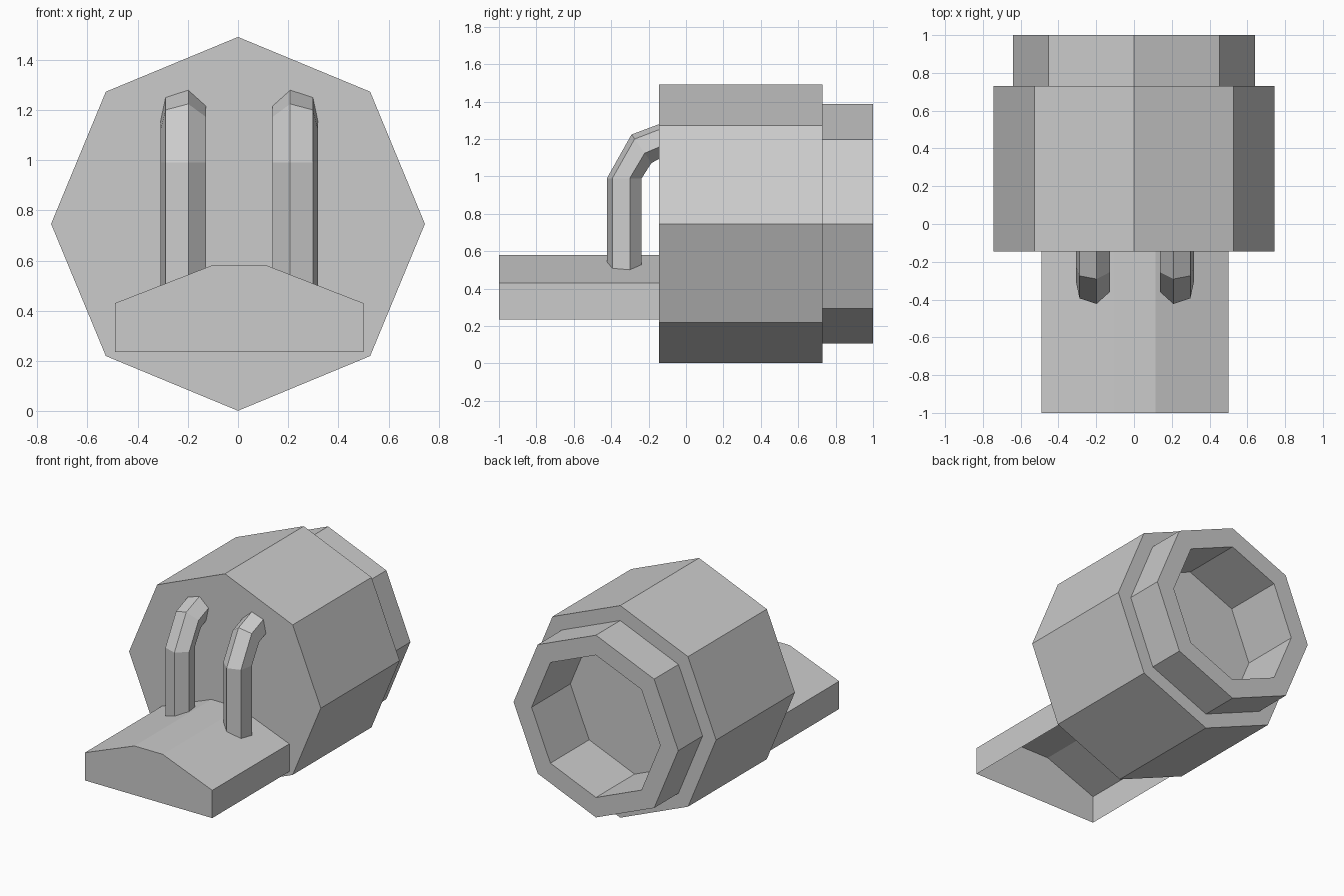
import bpy, bmesh
from math import sin, cos, radians, pi

if "Cube" in bpy.data.objects:
    bpy.data.objects.remove(bpy.data.objects["Cube"])

MID = 0.005  # mirror plane of the base and pipes


def loft(name, rings, cap_start=True, cap_end=True):
    """Skin a list of equal-length point rings into one flat-shaded object."""
    bm = bmesh.new()
    vs = [[bm.verts.new(p) for p in ring] for ring in rings]
    n = len(vs[0])
    for a, b in zip(vs, vs[1:]):
        for i in range(n):
            j = (i + 1) % n
            bm.faces.new((a[i], a[j], b[j], b[i]))
    if cap_start:
        bm.faces.new(vs[0][::-1])
    if cap_end:
        bm.faces.new(vs[-1])
    bmesh.ops.recalc_face_normals(bm, faces=bm.faces)
    mesh = bpy.data.meshes.new(name)
    bm.to_mesh(mesh)
    bm.free()
    obj = bpy.data.objects.new(name, mesh)
    bpy.context.collection.objects.link(obj)
    return obj


def octagon(r, y, cz=0.746):
    return [(r * cos(i * pi / 4), y, cz + r * sin(i * pi / 4)) for i in range(8)]


# Octagonal barrel, stepped rear rim and hollow rear opening
loft("barrel", [octagon(r, y) for r, y in [
    (0.745, -0.145), (0.745, 0.73), (0.64, 0.73),
    (0.64, 1.0), (0.5, 1.0), (0.5, 0.57)]])

# Front tray: a thin shell with a sloped top and an open underside
profile = [(-0.495, 0.235), (-0.495, 0.43), (-0.11, 0.58),
           (0.11, 0.58), (0.495, 0.43), (0.495, 0.235)]
tray = loft("front_tray", [[(MID + x, y, z) for x, z in profile]
                           for y in (-1.0, -0.145)], cap_end=False)
bm = bmesh.new()
bm.from_mesh(tray.data)
under = [f for f in bm.faces if all(v.co.z < 0.24 for v in f.verts)]
bmesh.ops.delete(bm, geom=under, context='FACES_ONLY')
bm.to_mesh(tray.data)
bm.free()


# Hexagonal bent pipes from the tray up into the barrel
def pipe(name, side):
    rings = []
    # section centre (y, z) and tilt of the section plane
    for k, (cy, cz, tilt) in enumerate([(-0.33, 0.5, 0), (-0.33, 0.99, 0),
                                        (-0.238, 1.148, 55), (-0.14, 1.188, 90)]):
        ring = []
        for i in range(6):
            a = radians(258 + 60 * i)
            x, d = 0.223 + 0.095 * cos(a), 0.095 * sin(a)
            y = cy + d * cos(radians(tilt))
            z = cz - d * sin(radians(tilt))
            if k == 0:  # foot follows the tray slope
                z = 0.575 - 0.39 * (x - 0.11)
            ring.append((MID + side * x, y, z))
        rings.append(ring)
    loft(name, rings)


pipe("left_pipe", -1)
pipe("right_pipe", 1)
